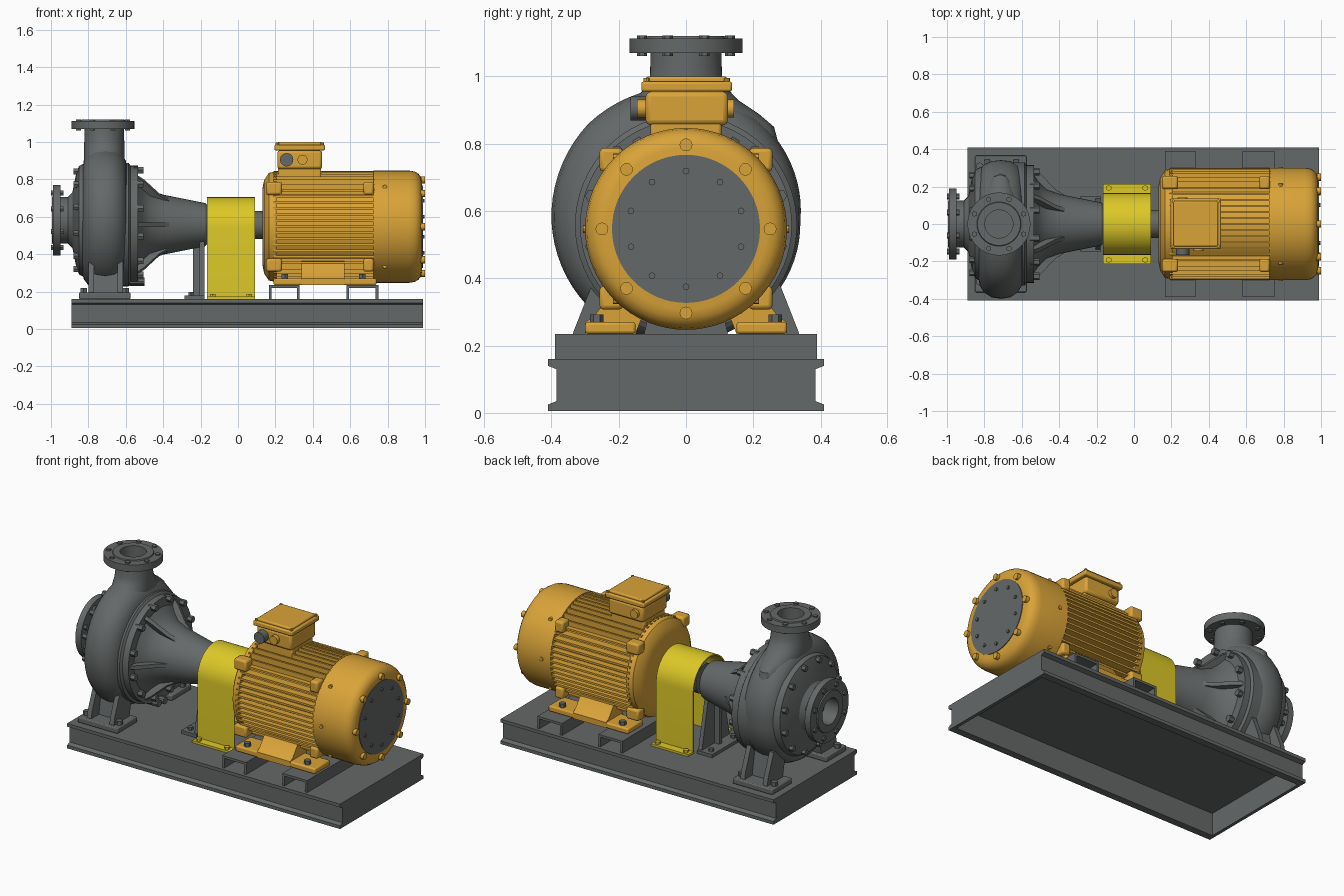
import bpy, bmesh, math
from mathutils import Matrix, Vector

if "Cube" in bpy.data.objects:
    bpy.data.objects.remove(bpy.data.objects["Cube"])

def material(name, c):
    m = bpy.data.materials.new(name)
    m.diffuse_color = (*c, 1)
    m.use_nodes = True
    m.node_tree.nodes["Principled BSDF"].inputs["Base Color"].default_value = m.diffuse_color
    return m

GREY = material("pump grey", (0.13, 0.14, 0.14))
ORANGE = material("motor orange", (0.70, 0.37, 0.04))
YELLOW = material("guard yellow", (0.72, 0.58, 0.02))
T, R = Matrix.Translation, Matrix.Rotation
PZ, MZ = 0.57, 0.547      # pump and motor axis heights

def finish(name, bm, mat, bevel=0):
    bmesh.ops.remove_doubles(bm, verts=bm.verts, dist=1e-5)
    bmesh.ops.recalc_face_normals(bm, faces=bm.faces)
    me = bpy.data.meshes.new(name)
    bm.to_mesh(me)
    bm.free()
    me.materials.append(mat)
    me.shade_smooth()
    me.set_sharp_from_angle(angle=math.radians(32))
    ob = bpy.data.objects.new(name, me)
    bpy.context.collection.objects.link(ob)
    if bevel:
        b = ob.modifiers.new("bevel", 'BEVEL')
        b.width, b.segments = bevel, 2
    return ob

def loft(name, rings, mat, closed=False):
    bm = bmesh.new()
    vs = [[bm.verts.new(p) for p in ring] for ring in rings]
    for a, b in zip(vs, vs[1:] + vs[:1] if closed else vs[1:]):
        for i in range(len(a)):
            j = (i + 1) % len(a)
            bm.faces.new((a[i], a[j], b[j], b[i]))
    bmesh.ops.dissolve_degenerate(bm, dist=1e-5, edges=bm.edges)
    return finish(name, bm, mat)

def lathe(name, prof, origin, mat, axis='X', n=64):
    """Revolve (position along axis, radius) points."""
    o = Vector(origin)
    rings = []
    for a, r in prof:
        ring = []
        for k in range(n):
            t = 2 * math.pi * k / n
            c, s = r * math.cos(t), r * math.sin(t)
            ring.append(o + Vector((a, c, s) if axis == 'X' else (c, s, a)))
        rings.append(ring)
    return loft(name, rings, mat)

def boxes(name, items, mat, bevel=0):
    bm = bmesh.new()
    for x0, x1, y0, y1, z0, z1 in items:
        m = T(((x0 + x1) / 2, (y0 + y1) / 2, (z0 + z1) / 2)) @ Matrix.Diagonal((x1 - x0, y1 - y0, z1 - z0, 1))
        bmesh.ops.create_cube(bm, size=1, matrix=m)
    return finish(name, bm, mat, bevel)

def prism(name, pts, a, b, mat, mats=(Matrix(),), bevel=0):
    """Extrude a (y, z) outline along x from a to b, once per matrix."""
    bm = bmesh.new()
    for m in mats:
        lo = [bm.verts.new(m @ Vector((a, *p))) for p in pts]
        hi = [bm.verts.new(m @ Vector((b, *p))) for p in pts]
        bm.faces.new(lo)
        bm.faces.new(hi)
        for i in range(len(pts)):
            j = (i + 1) % len(pts)
            bm.faces.new((lo[i], lo[j], hi[j], hi[i]))
    return finish(name, bm, mat, bevel)

def studs(name, pts, r, h, mat, axis='X', n=6):
    rot = {'X': R(math.pi / 2, 4, 'Y'), 'Y': R(math.pi / 2, 4, 'X'), 'Z': Matrix()}[axis]
    bm = bmesh.new()
    for p in pts:
        bmesh.ops.create_cone(bm, cap_ends=True, segments=n, radius1=r, radius2=r, depth=h, matrix=T(p) @ rot)
    return finish(name, bm, mat)

def ring_x(n, r, x, z, off=0.0):
    return [(x, r * math.cos(2 * math.pi * (k + off) / n), z + r * math.sin(2 * math.pi * (k + off) / n)) for k in range(n)]

FLIP = (Matrix(), Matrix.Diagonal((1, -1, 1, 1)))

# Base frame: outward channels with deck, open underneath
half = [(.41, .16), (.41, .14), (.385, .13), (.385, .035), (.41, .025), (.41, .005), (.365, .005), (.365, .145)]
prism("base_frame", half + [(-y, z) for y, z in reversed(half)], -.89, .99, GREY)
boxes("base_end_plates", [(-.89, -.87, -.385, .385, .005, .15), (.97, .99, -.385, .385, .005, .15)], GREY)
# Motor rails: inverted channels across the base
rails = []
for x0, x1 in ((.165, .33), (.58, .75)):
    rails += [(x0, x1, -.39, .39, .22, .235), (x0, x0 + .014, -.39, .39, .16, .225), (x1 - .014, x1, -.39, .39, .16, .225)]
boxes("motor_rails", rails, GREY)

# Motor body with cooling fins
lathe("motor_core", [(.18, 0), (.18, .262), (.74, .262), (.74, 0)], (0, 0, MZ), ORANGE)
fins = []
for k in range(-6, 7):
    h = k * .032
    i, o = math.sqrt(.25 ** 2 - h * h), math.sqrt(.298 ** 2 - h * h)
    for s in (-1, 1):
        e = sorted((s * i, s * o))
        fins.append((.19, .73, e[0], e[1], MZ + h - .006, MZ + h + .006))
        fins.append((.19, .73, h - .006, h + .006, MZ + e[0], MZ + e[1]))
boxes("motor_fins", fins, ORANGE)
lathe("motor_front_shield", [(.13, 0), (.13, .2), (.14, .25), (.165, .288), (.205, .295), (.205, 0)], (0, 0, MZ), ORANGE)
lugs = []
for x0, x1 in ((.15, .235), (.67, .726)):
    for s in (-1, 1):
        for t in (-1, 1):
            y, z = s * .222, MZ + t * .205
            lugs.append((x0, x1, y - .035, y + .035, z - .035, z + .035))
boxes("motor_corner_lugs", lugs, ORANGE, .012)
# Fan cover, end disc and screws
lathe("fan_cover", [(.725, 0), (.725, .3), (.915, .3), (.945, .295), (.965, .283), (.979, .264), (.984, .24), (.984, 0)], (0, 0, MZ), ORANGE)
lathe("fan_end_disc", [(.98, 0), (.98, .22), (.988, .22), (.988, 0)], (0, 0, MZ), GREY)
studs("fan_cover_bolts", ring_x(8, .25, .988, MZ), .019, .024, ORANGE, n=12)
studs("end_disc_screws", ring_x(10, .172, .99, MZ, .5), .01, .012, GREY, n=8)
studs("fan_cover_screws", [(.785, s * .295, MZ + t) for s in (-1, 1) for t in (.0,)] + [(.785, s * .206, MZ + t * .212) for s in (-1, 1) for t in (-1, 1)], .012, .022, ORANGE, 'Y', 8)
# Motor feet
foot = [(.30, .235), (.30, .27), (.275, .285), (.215, .365), (.1, .365), (.15, .235)]
prism("motor_feet", foot, .34, .57, ORANGE, FLIP)
boxes("motor_foot_pads", [(.19, .74, a, b, .235, .27) for a, b in ((-.3, -.15), (.15, .3))], ORANGE, .008)
studs("motor_foot_bolts", [(x, s * .265, .278) for x in (.25, .665) for s in (-1, 1)], .02, .03, GREY, 'Z')
# Terminal box with lid and cable glands
boxes("terminal_box_neck", [(.215, .445, -.105, .105, .78, .87)], ORANGE, .01)
boxes("terminal_box", [(.21, .45, -.12, .125, .855, .955)], ORANGE, .015)
boxes("terminal_box_lid", [(.195, .465, -.133, .137, .955, .985), (.21, .45, -.12, .122, .98, 1.0)], ORANGE, .007)
studs("terminal_lid_screws", [(x, y, .99) for x in (.21, .45) for y in (-.118, .122)], .009, .012, ORANGE, 'Z', 8)
studs("cable_gland_large", [(.26, -.14, .905)], .036, .05, GREY, 'Y', 12)
studs("cable_gland_small", [(.345, -.13, .905), (.26, .128, .905)], .027, .03, ORANGE, 'Y', 12)

# Shaft and coupling inside the guard
lathe("coupling", [(-.2, 0), (-.2, .05), (-.13, .05), (-.13, .09), (.05, .09), (.05, .075), (.14, .075), (.14, 0)], (0, 0, .555), GREY, n=32)
# Coupling guard: thin arched sheet with foot flanges
arc = [(.165 * math.cos(math.pi * k / 24), .54 + .165 * math.sin(math.pi * k / 24)) for k in range(25)]
inner = [(y * .95, .54 + (z - .54) * .95) for y, z in reversed(arc)]
outline = [(.215, .16), (.215, .173), (.165, .173)] + arc + [(-.165, .173), (-.215, .173), (-.215, .16), (-.157, .16)] + inner + [(.157, .16)]
prism("coupling_guard", outline, -.165, .09, YELLOW)
studs("guard_bolts", [(x, s * .192, .178) for x in (-.135, .06) for s in (-1, 1)], .016, .02, YELLOW, 'Z')

# Pump volute: spiral casing whose outer radius grows around the axis
def spiral(deg):
    keys = [(0, .34), (45, .365), (90, .40), (135, .41), (180, .40), (225, .385), (270, .36), (315, .345), (360, .34)]
    for (a, ra), (b, rb) in zip(keys, keys[1:]):
        if a <= deg <= b:
            return ra + (rb - ra) * (deg - a) / (b - a)

section = [(-.12, 0), (-.12, .45), (-.112, .65), (-.09, .83), (-.05, .96), (0, 1), (.05, .96), (.09, .83), (.112, .65), (.12, .45), (.12, 0)]
rings = []
for k in range(72):
    t = math.radians(k * 5)
    ro = spiral(k * 5)
    rings.append([(-.712 + x, (.2 + (ro - .2) * f) * math.cos(t), PZ + (.2 + (ro - .2) * f) * math.sin(t)) for x, f in section])
loft("pump_volute", rings, GREY, True)
# Discharge neck flaring into the volute, then its flange
neck = [(1.08, .105, .105), (1.0, .107, .107), (.965, .122, .108), (.93, .155, .109), (.89, .215, .11), (.85, .262, .105), (.78, .28, .09)]
loft("discharge_neck", [[(-.715 + rx * math.cos(k * math.pi / 24), ry * math.sin(k * math.pi / 24), z) for k in range(48)] for z, ry, rx in neck], GREY)
lathe("discharge_flange", [(1.0, 0), (1.0, .075), (1.12, .075), (1.12, .115), (1.113, .118), (1.113, .168), (1.07, .168), (1.07, .09)], (-.722, 0, 0), GREY, 'Z')
dbolts = [(-.722 + .142 * math.cos((k + .5) * math.pi / 4), .142 * math.sin((k + .5) * math.pi / 4), 1.0915) for k in range(8)]
studs("discharge_bolts", dbolts, .015, .06, GREY, 'Z')
# Suction cover, nozzle and flange
lathe("suction_nozzle", [(-.9, 0), (-.9, .08), (-.995, .08), (-.995, .125), (-.988, .128), (-.988, .189), (-.95, .189), (-.95, .125),
      (-.91, .125), (-.885, .15), (-.865, .25), (-.85, .29), (-.82, .305), (-.78, .305)], (0, 0, PZ + .012), GREY)
studs("suction_bolts", ring_x(8, .158, -.967, PZ + .012, .5), .016, .066, GREY)
studs("suction_cover_bolts", ring_x(12, .27, -.86, PZ + .012, .5), .018, .04, GREY)
# Back cover and bearing bracket
lathe("back_cover", [(-.65, .33), (-.585, .33), (-.575, .315), (-.535, .315), (-.535, .26), (-.51, .225), (-.47, .185), (-.40, .16),
      (-.175, .115), (-.165, .105), (-.165, 0)], (0, 0, PZ - .012), GREY)
studs("back_cover_bolts", ring_x(12, .29, -.53, PZ, .5), .02, .05, GREY)
ribs = [T((0, 0, PZ - .012)) @ R(math.radians(a), 4, 'X') @ R(math.pi / 2, 4, 'Z') for a in range(30, 360, 60)]
prism("bracket_ribs", [(.54, .30), (.54, .15), (.33, .13), (.42, .185), (.5, .27)], -.012, .012, GREY, ribs)
# Drain plug below the casing
studs("drain_plug", [(-.54, 0, .25), (-.54, -.06, .255)], .022, .08, GREY, n=10)
# Bearing support leg
prism("support_leg", [(-.14, .16), (.14, .16), (.075, .47), (-.075, .47)], -.205, -.18, GREY)
boxes("support_leg_foot", [(-.285, -.18, -.15, .15, .16, .18)], GREY)
boxes("support_leg_web", [(-.24, -.19, -.012, .012, .17, .45)], GREY)
studs("support_leg_bolts", [(-.25, s * .11, .185) for s in (-1, 1)], .016, .025, GREY, 'Z')
# Pump feet: pads with sloping gussets up to the volute
boxes("pump_foot_pads", [(-.85, -.575, a, b, .16, .195) for a, b in ((-.365, -.17), (.17, .365))], GREY, .006)
gusset = [(.345, .19), (.335, .24), (.28, .38), (.18, .38), (.2, .19)]
for x0 in (-.80, -.645):
    prism("pump_foot_gusset", gusset, x0, x0 + .03, GREY, FLIP)
prism("pump_foot_wall", [(.27, .19), (.235, .4), (.15, .4), (.19, .19)], -.8, -.615, GREY, FLIP)
studs("pump_foot_bolts", [(x, s * .31, .205) for x in (-.825, -.6) for s in (-1, 1)], .02, .03, GREY, 'Z')
